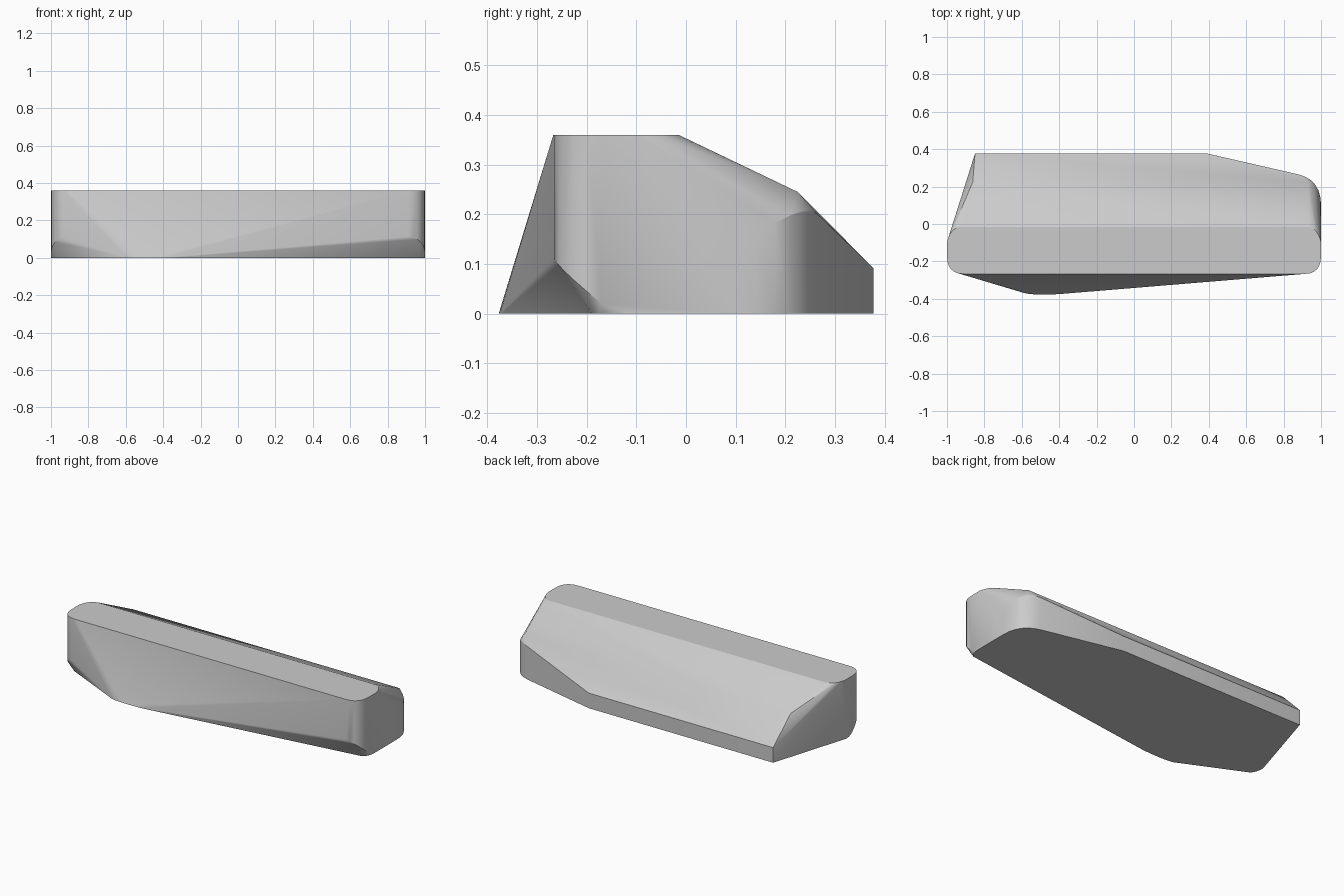
import bpy, bmesh
from math import radians
from mathutils import Vector

cube = bpy.data.objects.get("Cube")
if cube:
    bpy.data.objects.remove(cube)


def arc(a, corner, b, steps=6):
    """Rounded corner from a to b, pulled toward the corner point."""
    a, c, b = Vector(a), Vector(corner), Vector(b)
    ts = [i / steps for i in range(steps + 1)]
    return [a * (1 - t) ** 2 + c * 2 * t * (1 - t) + b * t * t for t in ts]


TOP, RIDGE, LIP = 0.36, 0.245, 0.092
points = []

# Flat top: long strip with rounded ends
for s in (-1, 1):
    points += arc((s * 0.91, -0.267, TOP), (s, -0.267, TOP), (s, -0.17, TOP))
    points += arc((s, -0.1, TOP), (s * 0.985, -0.025, TOP), (s * 0.93, -0.015, TOP))
    # Lower front corners, swept down to the base
    points += arc((s * 0.91, -0.267, 0.115), (s, -0.267, 0.1), (s, -0.17, 0.02))
    points += arc((s * 0.97, -0.19, 0), (s, -0.17, 0), (s, -0.11, 0), 4)

# Pointed front keel
points += arc((-0.59, -0.368, 0), (-0.56, -0.377, 0), (-0.5, -0.377, 0), 3)
points += arc((-0.47, -0.377, 0), (-0.41, -0.377, 0), (-0.36, -0.371, 0), 3)

# Back lip and crease across the sloped back
for x in (-0.85, 0.39):
    points += [Vector((x, 0.377, z)) for z in (0, LIP)]
points += [Vector((x, 0.225, RIDGE)) for x in (-0.862, 0.93)]

# Rounded rear corner column
points += arc((1, 0.1, 0), (1, 0.235, 0), (0.88, 0.265, 0))
points += arc((1, 0.1, 0.13), (1, 0.235, 0.23), (0.88, 0.265, 0.2))

# Wrap the outline points in one faceted shell
bm = bmesh.new()
for p in points:
    bm.verts.new(p)
hull = bmesh.ops.convex_hull(bm, input=bm.verts)
loose = {g for g in hull["geom_interior"] + hull["geom_unused"]
         if isinstance(g, bmesh.types.BMVert)}
bmesh.ops.delete(bm, geom=list(loose), context="VERTS")
bmesh.ops.dissolve_limit(bm, angle_limit=radians(0.5), verts=bm.verts, edges=bm.edges)
bmesh.ops.recalc_face_normals(bm, faces=bm.faces)
mesh = bpy.data.meshes.new("faceted_body")
bm.to_mesh(mesh)
bm.free()

body = bpy.data.objects.new("faceted_body", mesh)
bpy.context.collection.objects.link(body)

# Plain grey finish
grey = bpy.data.materials.new("plain_grey")
grey.use_nodes = True
color = (0.6, 0.6, 0.6, 1)
grey.diffuse_color = color
grey.node_tree.nodes["Principled BSDF"].inputs["Base Color"].default_value = color
mesh.materials.append(grey)

bpy.context.view_layer.objects.active = body
body.select_set(True)
bpy.ops.object.shade_smooth_by_angle(angle=radians(20))
